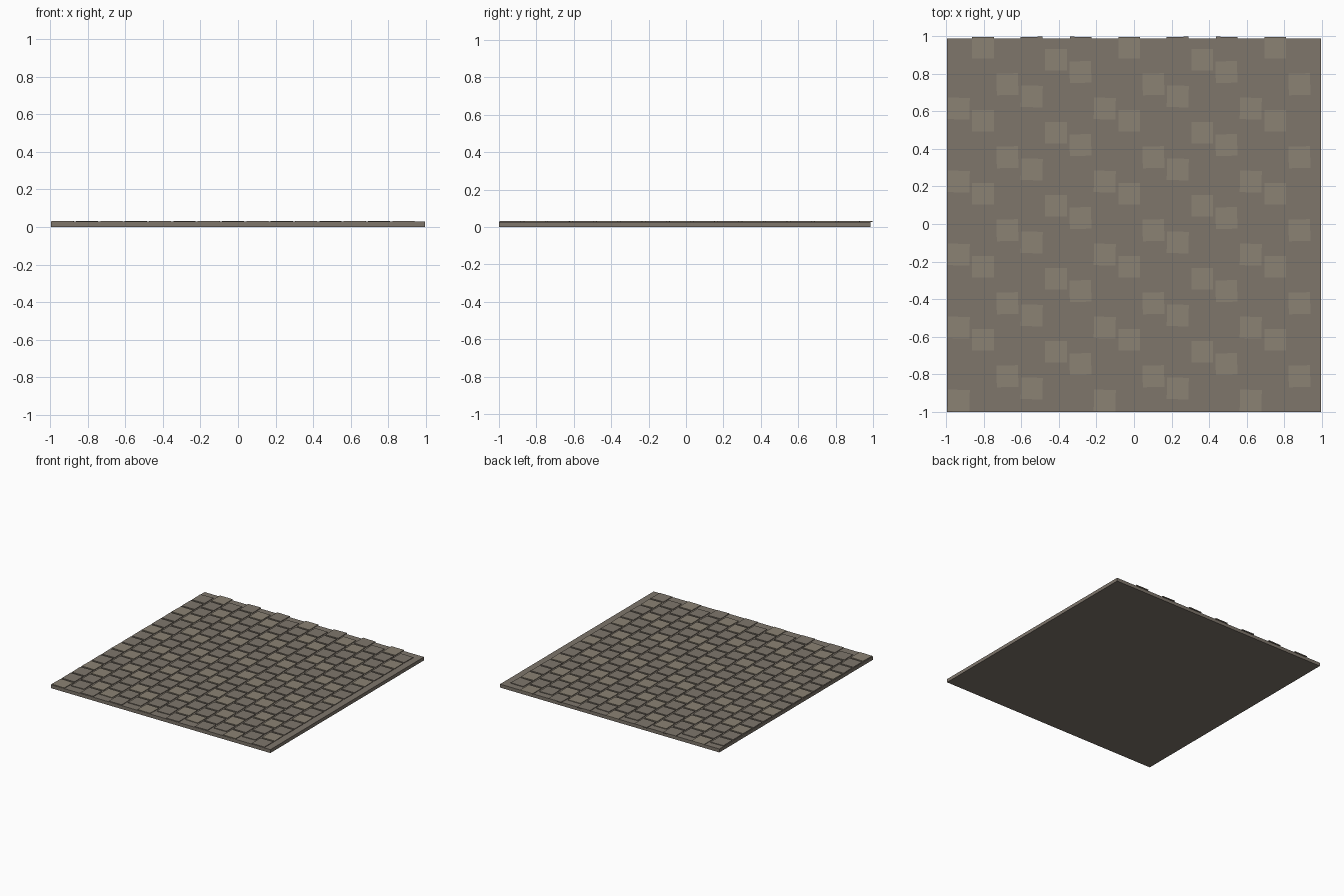
import bpy, bmesh, math
from mathutils import Matrix

if "Cube" in bpy.data.objects:
    bpy.data.objects.remove(bpy.data.objects["Cube"])

SLAB = 1.987      # slab side
STEP = 0.1294     # paver spacing
SIZE = 0.115      # paver side
SLAB_TOP, PAVER_TOP = 0.028, 0.033
COLS = ROWS = 15


def material(name, rgb):
    m = bpy.data.materials.new(name)
    m.diffuse_color = (*rgb, 1)
    m.use_nodes = True
    m.node_tree.nodes["Principled BSDF"].inputs["Base Color"].default_value = m.diffuse_color
    return m


def add_box(bm, centre, size, angle=0.0):
    mat = (Matrix.Translation(centre) @ Matrix.Rotation(angle, 4, 'Z')
           @ Matrix.Diagonal((*size, 1)))
    bmesh.ops.create_cube(bm, size=1, matrix=mat)


def finish(bm, name, mat):
    me = bpy.data.meshes.new(name)
    bm.to_mesh(me)
    bm.free()
    me.materials.append(mat)
    bpy.context.collection.objects.link(bpy.data.objects.new(name, me))


dark = material("dark_stone", (0.21, 0.18, 0.148))
light = material("light_stone", (0.26, 0.225, 0.172))

# Base slab
bm = bmesh.new()
add_box(bm, (0, -1 + SLAB / 2, SLAB_TOP / 2), (SLAB, SLAB, SLAB_TOP))
finish(bm, "base_slab", dark)

# Pavers: odd columns shifted half a step, every third one lighter
light_bm, dark_bm = bmesh.new(), bmesh.new()
base = 0.012
for c in range(COLS):
    for r in range(ROWS):
        x = -0.932 + c * STEP
        y = -0.939 + (r + 0.5 * (c % 2)) * STEP
        turn = math.radians(((c * 2 + r) % 3 - 1) * 1.5)
        target = light_bm if (c + r) % 3 == 0 else dark_bm
        add_box(target, (x, y, (SLAB_TOP - 0.002 + PAVER_TOP) / 2),
                (SIZE, SIZE, PAVER_TOP - SLAB_TOP + 0.002), turn)
finish(light_bm, "light_pavers", light)
finish(dark_bm, "dark_pavers", dark)
